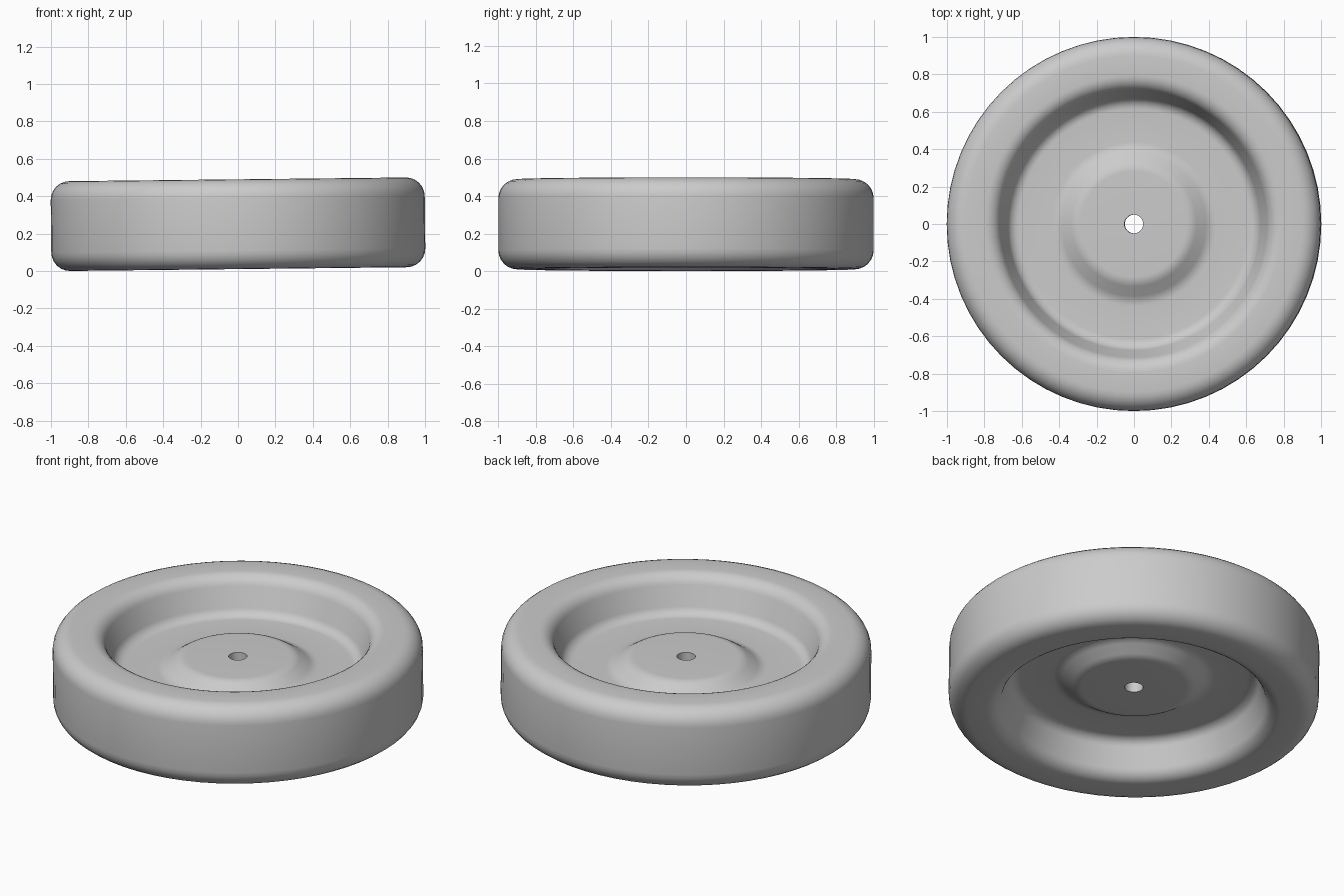
import bpy, bmesh, math
from mathutils import Vector, Matrix

cube = bpy.data.objects.get("Cube")
if cube:
    bpy.data.objects.remove(cube, do_unlink=True)

SEGMENTS = 64
HALF = 0.24      # half thickness of the wheel
TILT = -0.011    # the wheel rests very slightly askew


def make_material(name, colour):
    mat = bpy.data.materials.new(name)
    mat.use_nodes = True
    mat.diffuse_color = colour
    mat.node_tree.nodes["Principled BSDF"].inputs["Base Color"].default_value = colour
    return mat


def rounded(corners, steps=6):
    """Replace each (radius, height, setback) corner with a circular arc."""
    pts = [Vector(c[:2]) for c in corners]
    out = []
    for i, p in enumerate(pts):
        setback = corners[i][2]
        if not setback:
            out.append(p)
            continue
        to_prev = (pts[i - 1] - p).normalized()
        to_next = (pts[i + 1] - p).normalized()
        a, b = p + to_prev * setback, p + to_next * setback
        w = math.sin(to_prev.angle(to_next) / 2)
        for k in range(steps + 1):
            t = k / steps
            c0, c1, c2 = (1 - t) ** 2, 2 * w * t * (1 - t), t * t
            out.append((a * c0 + p * c1 + b * c2) / (c0 + c1 + c2))
    return out


# Upper half of the section: hub, dished web, rim wall, tread shoulder
upper = rounded([
    (0.05, 0.095, 0),
    (0.31, 0.095, 0.03),
    (0.41, 0.03, 0.03),
    (0.66, 0.03, 0.045),
    (0.735, HALF, 0.06),
    (1.0, HALF, 0.1),
    (1.0, 0.0, 0),
])
lower = [Vector((p.x, -p.y)) for p in reversed(upper[:-1])]
section = upper + lower

# Wheel: closed section spun around the axle
bm = bmesh.new()
verts = [bm.verts.new((p.x, 0, p.y)) for p in section]
edges = [bm.edges.new((v, verts[(i + 1) % len(verts)])) for i, v in enumerate(verts)]
bmesh.ops.spin(bm, geom=verts + edges, cent=(0, 0, 0), axis=(0, 0, 1),
               angle=2 * math.pi, steps=SEGMENTS, use_merge=True)
bmesh.ops.remove_doubles(bm, verts=bm.verts, dist=1e-5)
bmesh.ops.recalc_face_normals(bm, faces=bm.faces)
bm.transform(Matrix.Rotation(TILT, 4, "Y"))
bmesh.ops.translate(bm, verts=bm.verts, vec=(0, 0, -min(v.co.z for v in bm.verts)))

mesh = bpy.data.meshes.new("wheel")
bm.to_mesh(mesh)
bm.free()
wheel = bpy.data.objects.new("wheel", mesh)
bpy.context.collection.objects.link(wheel)
mesh.materials.append(make_material("light grey", (0.6, 0.6, 0.6, 1)))

bpy.ops.object.select_all(action="DESELECT")
wheel.select_set(True)
bpy.context.view_layer.objects.active = wheel
bpy.ops.object.shade_smooth_by_angle(angle=math.radians(40))
